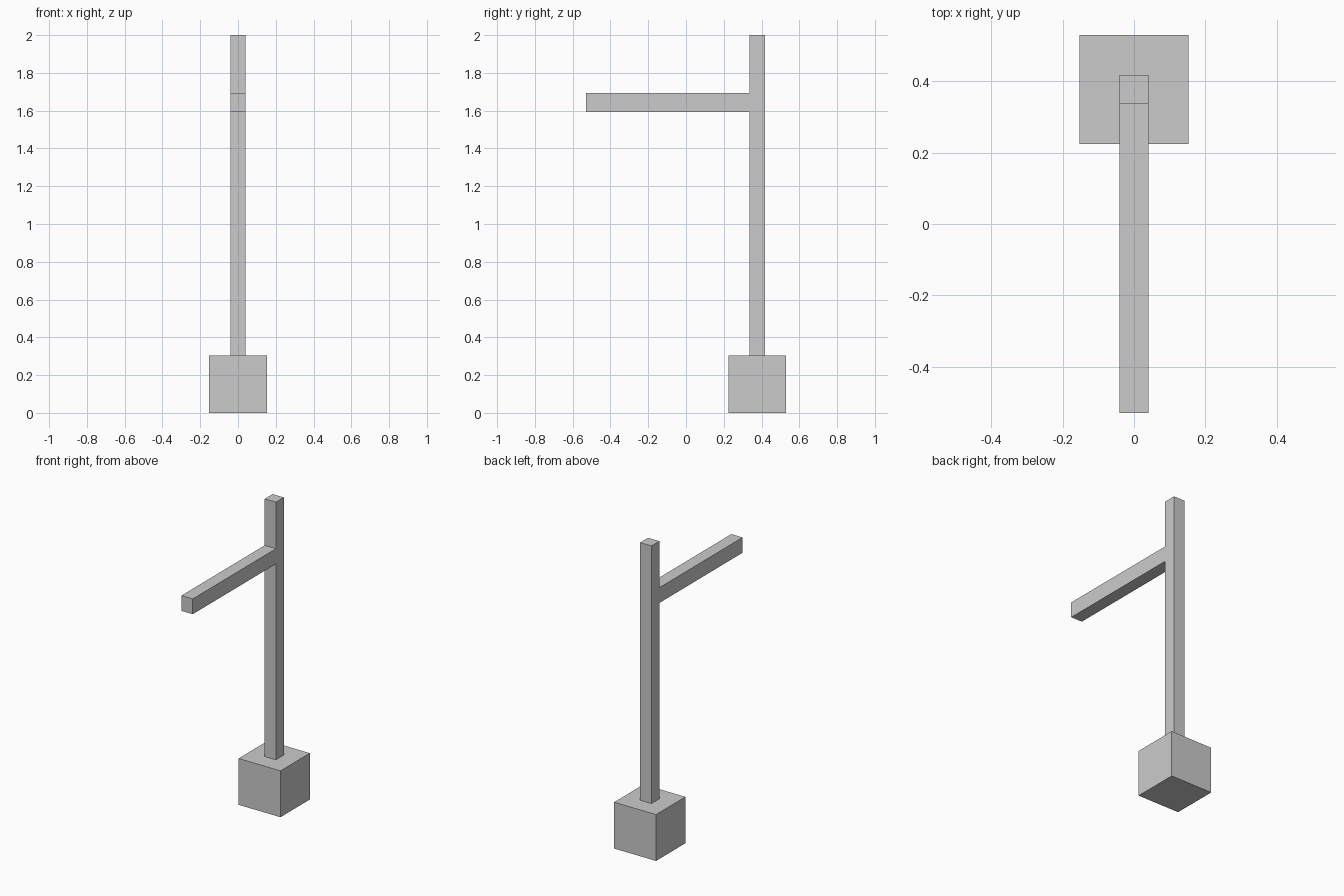
import bpy, bmesh

if "Cube" in bpy.data.objects:
    bpy.data.objects.remove(bpy.data.objects["Cube"])


def extrude_profile(name, points, half_width):
    """Extrude a closed (y, z) outline symmetrically along x."""
    bm = bmesh.new()
    face = bm.faces.new([bm.verts.new((-half_width, y, z)) for y, z in points])
    result = bmesh.ops.extrude_face_region(bm, geom=[face], use_keep_orig=True)
    moved = [v for v in result["geom"] if isinstance(v, bmesh.types.BMVert)]
    bmesh.ops.translate(bm, verts=moved, vec=(2 * half_width, 0, 0))
    bmesh.ops.recalc_face_normals(bm, faces=bm.faces)
    mesh = bpy.data.meshes.new(name)
    bm.to_mesh(mesh)
    bm.free()
    obj = bpy.data.objects.new(name, mesh)
    bpy.context.collection.objects.link(obj)
    return obj


BASE = 0.305                 # cube edge
BACK = 0.529                 # rear limit in y
FRONT = -0.529               # arm tip
BEAM = 0.041                 # half thickness of the post
CENTRE = BACK - BASE / 2     # post axis in y
ARM_LOW, ARM_HIGH, TOP = 1.593, 1.694, 2.0

# Cube foot
extrude_profile("base_block", [
    (BACK - BASE, 0), (BACK, 0), (BACK, BASE), (BACK - BASE, BASE)], BASE / 2)

# Upright post with the forward arm in one piece
near, far = CENTRE - BEAM, CENTRE + BEAM
extrude_profile("post_with_arm", [
    (near, BASE), (far, BASE), (far, TOP), (near, TOP),
    (near, ARM_HIGH), (FRONT, ARM_HIGH), (FRONT, ARM_LOW), (near, ARM_LOW)], BEAM)
